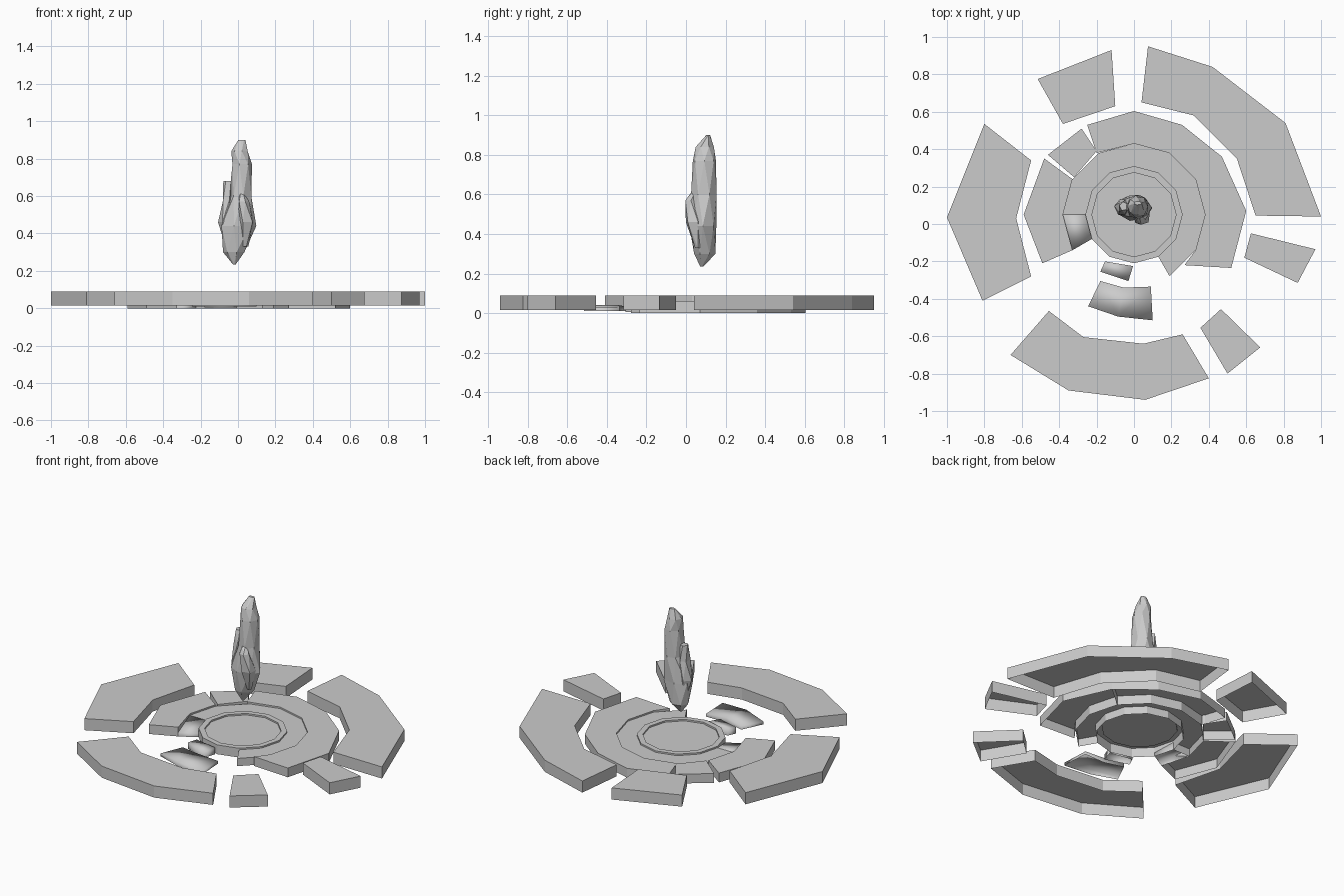
import bpy, bmesh, math
from mathutils import Vector

cube = bpy.data.objects.get("Cube")
if cube:
    bpy.data.objects.remove(cube)

STONE = (0.6, 0.6, 0.6, 1)
stone = bpy.data.materials.new("grey stone")
stone.use_nodes = True
stone.diffuse_color = STONE
stone.node_tree.nodes["Principled BSDF"].inputs["Base Color"].default_value = STONE

CENTRE = Vector((0, 0.05))


def finish(name, bm, smooth=False):
    mesh = bpy.data.meshes.new(name)
    for face in bm.faces:
        face.smooth = smooth
    bm.to_mesh(mesh)
    bm.free()
    mesh.materials.append(stone)
    obj = bpy.data.objects.new(name, mesh)
    bpy.context.collection.objects.link(obj)
    return obj


def slab(name, outline, bottom, top, smooth=False):
    """Hollow paving slab: a top and side walls; top may be a height rule."""
    height = top if callable(top) else lambda x, y: top
    area = sum(a[0] * b[1] - b[0] * a[1]
               for a, b in zip(outline, outline[1:] + outline[:1]))
    if area < 0:
        outline = outline[::-1]
    bm = bmesh.new()
    upper = [bm.verts.new((x, y, height(x, y))) for x, y in outline]
    lower = [bm.verts.new((x, y, min(bottom, height(x, y) - 0.01)))
             for x, y in outline]
    bm.faces.new(upper)
    for i in range(len(outline)):
        j = (i + 1) % len(outline)
        bm.faces.new((lower[i], lower[j], upper[j], upper[i]))
    return finish(name, bm, smooth)


def polar(radius, step):
    angle = math.radians(30 * step)
    return (CENTRE.x + radius * math.cos(angle), CENTRE.y + radius * math.sin(angle))


def arc(radius, first, last):
    return [polar(radius, k) for k in range(first, last + 1)]


def loft(name, rings, sides, twist):
    """Faceted shard through rings of (z, cx, cy, rx, ry)."""
    bm = bmesh.new()
    rows = []
    for n, (z, cx, cy, rx, ry) in enumerate(rings):
        row = []
        for k in range(sides):
            a = math.tau * (k + twist * (n % 2)) / sides
            row.append(bm.verts.new((cx + rx * math.cos(a), cy + ry * math.sin(a), z)))
        rows.append(row)
    for n, (low, high) in enumerate(zip(rows, rows[1:])):
        for k in range(sides):
            j = (k + 1) % sides
            if n % 2:
                bm.faces.new((low[k], high[j], high[k]))
                bm.faces.new((low[k], low[j], high[j]))
            else:
                bm.faces.new((low[k], low[j], high[k]))
                bm.faces.new((low[j], high[j], high[k]))
    bm.faces.new(rows[0][::-1])
    bm.faces.new(rows[-1])
    return finish(name, bm)


# Outer broken ring
outer = {
    "outer_slab_back_left": [(.075, .95), (.42, .84), (.81, .54), (1, .04),
                             (.65, .045), (.55, .35), (.32, .58), (.04, .65)],
    "outer_slab_back": [(-.515, .775), (-.12, .93), (-.1, .63), (-.38, .535)],
    "outer_slab_right": [(-.8, .535), (-.55, .34), (-.63, .03),
                         (-.55, -.28), (-.81, -.41), (-1, .035)],
    "outer_slab_front": [(-.455, -.465), (-.27, -.605), (.05, -.64), (.26, -.59),
                         (.4, -.825), (.06, -.94), (-.35, -.89), (-.66, -.7)],
    "outer_chunk_front": [(.465, -.455), (.675, -.66), (.5, -.8), (.355, -.555)],
    "outer_chunk_left": [(.625, -.05), (.97, -.135), (.875, -.315), (.59, -.18)],
}
for name, outline in outer.items():
    slab(name, outline, 0.015, 0.09)

# Middle ring, inner edges following the centre
middle = {
    "middle_slab_back": [(-.2, .38), (-.25, .53), (0, .604), (.257, .53), (.47, .36)]
                        + arc(.38, 1, 3),
    "middle_chunk_back": [(-.46, .37), (-.28, .51), (-.2, .39), (-.32, .25)],
    "middle_slab_right": [(-.48, .35), (-.59, .05), (-.49, -.21)] + arc(.38, 5, 7)[::-1],
    "middle_slab_left": [(.27, -.22), (.52, -.235), (.6, .07), (.47, .36)]
                        + arc(.38, -1, 1)[::-1],
}
for name, outline in middle.items():
    slab(name, outline, 0, 0.06)

# Inner step, with its open end sagging
slab("inner_step", arc(.38, -2, 6) + arc(.26, -2, 6)[::-1], 0, 0.05)
slab("inner_step_sagging_end", arc(.38, 6, 7) + arc(.26, 6, 7)[::-1], 0,
     lambda x, y: 0.05 if y > 0 else 0.025, True)

# Fallen pieces of the inner rings
slab("fallen_piece_large", [(-.18, -.305), (-.055, -.34), (.09, -.335),
                            (.1, -.515), (-.085, -.495), (-.245, -.44)],
     0.01, lambda x, y: 0.042 - 0.08 * abs(x + .07), True)
slab("fallen_piece_small", [(-.155, -.2), (-.005, -.225), (-.03, -.305), (-.18, -.255)],
     0.005, lambda x, y: 0.05 + 0.1 * (y + .2), True)

# Central disc with raised rim
bm = bmesh.new()
profile = [(.26, 0), (.26, .06), (.225, .06), (.225, .05)]
rows = [[bm.verts.new((*p, z)) for p in arc(r, 0, 11)] for r, z in profile]
for low, high in zip(rows, rows[1:]):
    for k in range(12):
        j = (k + 1) % 12
        bm.faces.new((low[k], low[j], high[j], high[k]))
bm.faces.new(rows[-1])
finish("central_disc", bm)

# Floating crystal: main shard and side shards
loft("crystal_main", [(.235, -.02, .08, .008, .008), (.3, -.02, .095, .06, .055),
                      (.44, 0, .085, .098, .07), (.6, .015, .09, .062, .066),
                      (.77, .02, .093, .055, .06), (.84, .01, .095, .046, .047),
                      (.9, .02, .112, .02, .01)], 7, 0.5)
loft("crystal_front_shard", [(.33, .04, .06, .015, .015), (.46, .045, .04, .045, .045),
                             (.57, .03, .025, .03, .03), (.61, .02, .04, .015, .015)], 5, 0.4)
loft("crystal_side_shard", [(.33, -.05, .09, .02, .02), (.46, -.065, .09, .042, .045),
                            (.58, -.055, .09, .03, .04), (.68, -.055, .095, .024, .025)], 5, 0.4)
